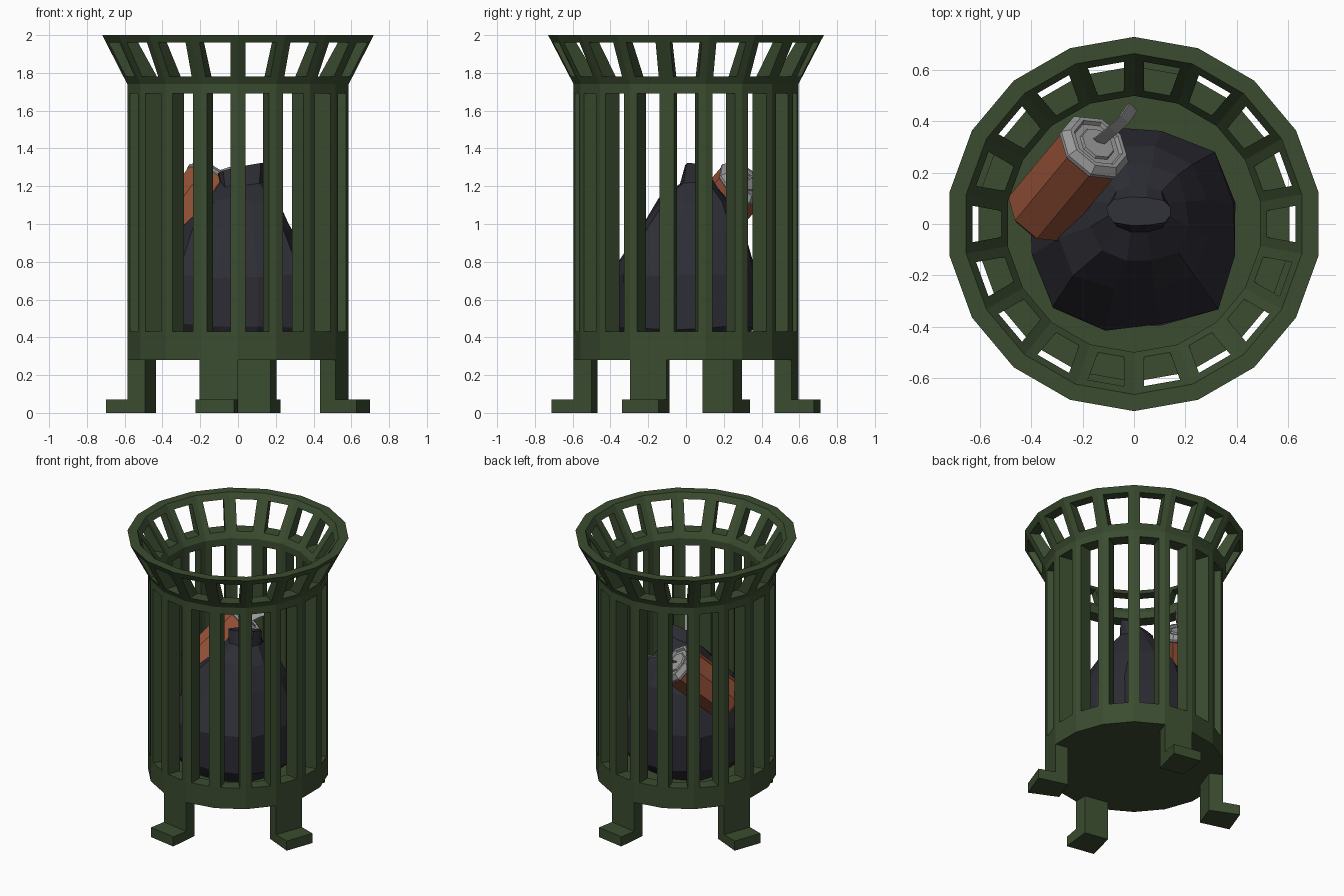
import bpy, bmesh, math, random
from mathutils import Vector

if "Cube" in bpy.data.objects:
    bpy.data.objects.remove(bpy.data.objects["Cube"])

random.seed(4)
N, STEP = 18, math.radians(20)


def material(name, rgb):
    m = bpy.data.materials.new(name)
    m.diffuse_color = (*rgb, 1)
    m.use_nodes = True
    m.node_tree.nodes["Principled BSDF"].inputs["Base Color"].default_value = m.diffuse_color
    return m


GREEN = material("dark green paint", (0.043, 0.072, 0.029))
BLACK = material("black plastic", (0.026, 0.026, 0.036))
ORANGE = material("rust orange", (0.30, 0.082, 0.038))
GREY = material("aluminium grey", (0.32, 0.32, 0.32))


def finish(name, bm, mat):
    bmesh.ops.remove_doubles(bm, verts=bm.verts, dist=0.0005)
    bmesh.ops.recalc_face_normals(bm, faces=bm.faces)
    me = bpy.data.meshes.new(name)
    bm.to_mesh(me)
    bm.free()
    ob = bpy.data.objects.new(name, me)
    bpy.context.collection.objects.link(ob)
    me.materials.append(mat)
    return ob


def polar(r, a, z):
    return Vector((r * math.cos(a), r * math.sin(a), z))


def face(bm, pts):
    return bm.faces.new([bm.verts.new(p) for p in pts])


def bridge(bm, a, b):
    for i in range(len(a)):
        j = (i + 1) % len(a)
        face(bm, [a[i], a[j], b[j], b[i]])


def prism(bm, pts, z0, z1):
    low = [Vector((p.x, p.y, z0)) for p in pts]
    high = [Vector((p.x, p.y, z1)) for p in pts]
    face(bm, low)
    face(bm, high)
    bridge(bm, low, high)


def loft(bm, rings):
    for a, b in zip(rings, rings[1:]):
        bridge(bm, a, b)
    face(bm, rings[0])
    face(bm, rings[-1])


def panel(a0, a1, low, high, s0, s1, margin=0.04):
    """Corners of a wall panel and of the slot inset in it."""
    def edge(z):
        r = low[0] + (high[0] - low[0]) * (z - low[1]) / (high[1] - low[1])
        return polar(r, a0, z), polar(r, a1, z)
    p, q = edge(low[1])
    s, t = edge(high[1])
    slot = []
    for z in (s0, s1):
        u, v = edge(z)
        d = (v - u).normalized() * margin
        slot.append((u + d, v - d))
    return [p, q, t, s], [slot[0][0], slot[0][1], slot[1][1], slot[1][0]]


# Slatted basket with flared top
R, RI, RT, RTI = 0.595, 0.5, 0.73, 0.665
bm = bmesh.new()
angles = [math.radians(10) + i * STEP for i in range(N)]
for a in angles:
    b = a + STEP
    for out_lo, out_hi, in_lo, in_hi, s0, s1 in (
            ((R, 0.28), (R, 1.74), (RI, 0.36), (RI, 1.74), 0.43, 1.69),
            ((R, 1.74), (RT, 2.0), (RI, 1.74), (RTI, 2.0), 1.78, 1.96)):
        outer, slot_out = panel(a, b, out_lo, out_hi, s0, s1)
        inner, slot_in = panel(a, b, in_lo, in_hi, s0, s1)
        bridge(bm, outer, slot_out)
        bridge(bm, slot_out, slot_in)
        bridge(bm, slot_in, inner)
    face(bm, [polar(RT, a, 2), polar(RT, b, 2), polar(RTI, b, 2), polar(RTI, a, 2)])
face(bm, [polar(R, a, 0.28) for a in angles])
face(bm, [polar(RI, a, 0.36) for a in angles])
finish("basket", bm, GREEN)

# Four legs, each below one wall panel, with an outward foot
for name, deg in (("right_leg", -20), ("back_leg", 80), ("left_leg", 160), ("front_leg", -100)):
    c = math.radians(deg)
    a, b = c - STEP / 2, c + STEP / 2
    out = polar(0.12, c, 0)
    p, q = polar(R, a, 0), polar(R, b, 0)
    s, t = polar(RI, a, 0), polar(RI, b, 0)
    bm = bmesh.new()
    # L-shaped side outline joined across the leg width
    sides = []
    for inn, outr in ((s, p), (t, q)):
        up, foot = Vector((0, 0, 0.28)), Vector((0, 0, 0.07))
        sides.append([inn, outr + out, outr + out + foot, outr + foot, outr + up, inn + up])
    loft(bm, sides)
    finish(name, bm, GREEN)

# Rubbish bag: squarish rings narrowing to a knotted ridge
# (z, x radius, y radius, x centre, y centre)
bag = [(0.365, 0.32, 0.32, 0, -0.02), (0.46, 0.39, 0.38, 0, -0.02),
       (0.73, 0.41, 0.39, 0, -0.02), (0.97, 0.30, 0.28, 0.0, 0.02),
       (1.12, 0.19, 0.19, 0.02, 0.04), (1.21, 0.115, 0.09, 0.02, 0.06),
       (1.29, 0.125, 0.055, 0.02, 0.05)]
bm = bmesh.new()
rings = []
for z, rx, ry, cx, cy in bag:
    ring = []
    for i in range(12):
        a = math.tau * (i + 0.5) / 12
        c, s = math.cos(a), math.sin(a)
        k = (abs(c) ** 3 + abs(s) ** 3) ** (-1 / 3) * random.uniform(0.95, 1.03)
        x, y = cx + rx * k * c, cy + ry * k * s
        lift = 0.2 * x - 0.2 * (y - 0.05) if z > 1.25 else random.uniform(-0.02, 0.02) * (z > 0.4)
        ring.append(Vector((x, y, z + lift)))
    rings.append(ring)
loft(bm, rings)
finish("rubbish_bag", bm, BLACK)

# Drinks can leaning on the bag
BASE, TOP = Vector((-0.376, 0.033, 0.90)), Vector((-0.138, 0.319, 1.235))
AXIS = (TOP - BASE).normalized()
SIDE = AXIS.cross(Vector((0, 0, 1))).normalized()
UP = SIDE.cross(AXIS)
LEN = (TOP - BASE).length


def can_rings(profile):
    return [[BASE + AXIS * h + (SIDE * math.cos(a) + UP * math.sin(a)) * r
             for a in [math.tau * (i + 0.5) / 8 for i in range(8)]] for r, h in profile]


bm = bmesh.new()
loft(bm, can_rings([(0.12, 0), (0.145, 0.025), (0.145, LEN - 0.05)]))
finish("can_body", bm, ORANGE)

bm = bmesh.new()
loft(bm, can_rings([(0.145, LEN - 0.05), (0.15, LEN - 0.045), (0.15, LEN - 0.03), (0.125, LEN),
                    (0.108, LEN), (0.10, LEN - 0.015), (0.075, LEN - 0.015), (0.07, LEN - 0.005)]))
finish("can_lid", bm, GREY)

# Opened pull tab, a thin bent strip
bm = bmesh.new()
path = [(-0.14, 0.32, 1.23), (-0.085, 0.365, 1.265), (-0.04, 0.405, 1.28), (-0.005, 0.455, 1.285)]
across = Vector((0.4, -0.4, -0.5)).normalized() * 0.028
thick = AXIS.cross(across).cross(across).normalized() * 0.005
loft(bm, [[Vector(p) + across * i + thick * j for i, j in ((-1, -1), (1, -1), (1, 1), (-1, 1))]
          for p in path])
finish("can_pull_tab", bm, GREY)
